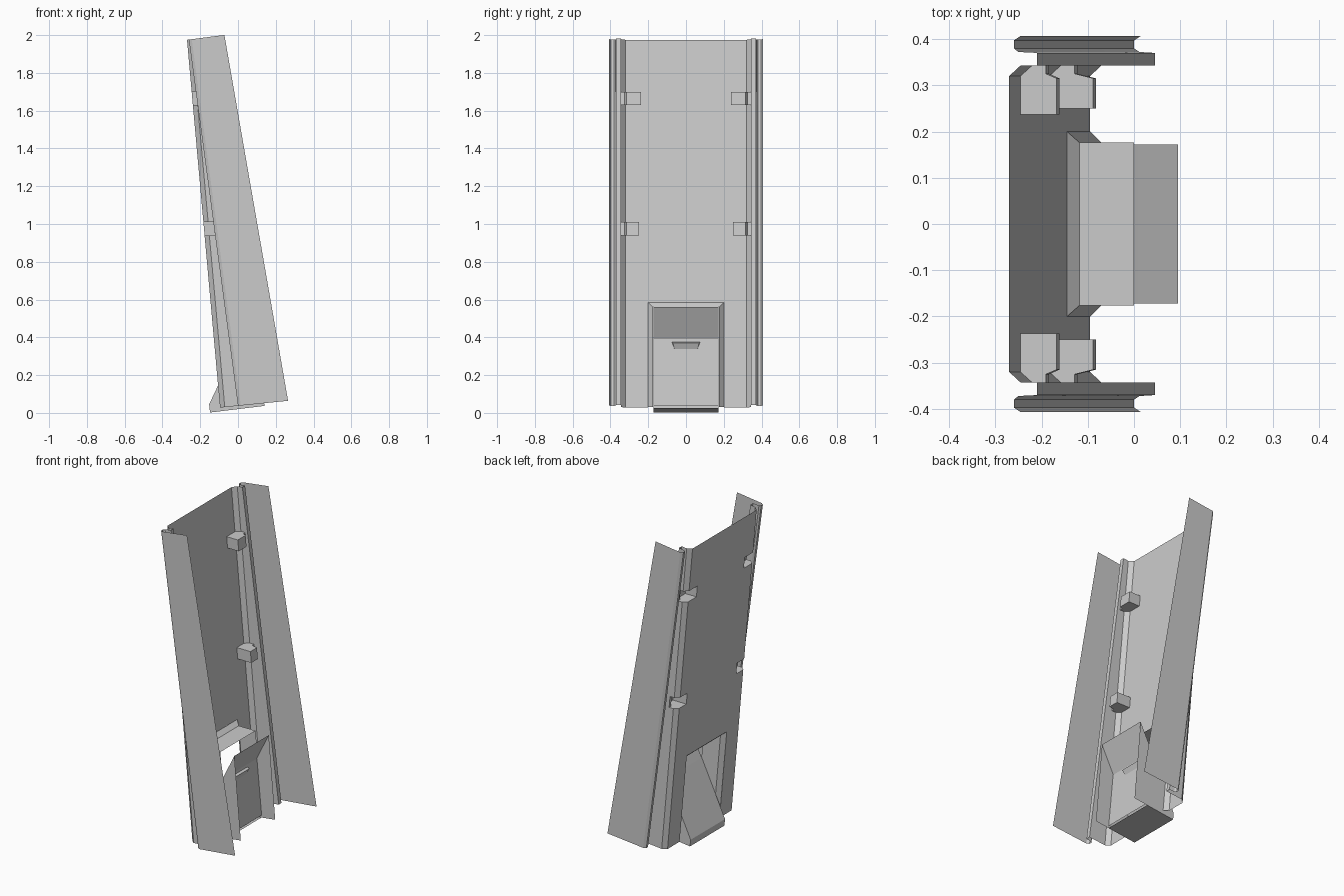
import bpy, bmesh
from mathutils import Vector

cube = bpy.data.objects.get("Cube")
if cube:
    bpy.data.objects.remove(cube, do_unlink=True)

grey = bpy.data.materials.new("light grey metal")
grey.use_nodes = True
grey.diffuse_color = (0.6, 0.6, 0.6, 1)
grey.node_tree.nodes["Principled BSDF"].inputs["Base Color"].default_value = (0.6, 0.6, 0.6, 1)


def finish(name, bm):
    mesh = bpy.data.meshes.new(name)
    bm.to_mesh(mesh)
    bm.free()
    mesh.materials.append(grey)
    obj = bpy.data.objects.new(name, mesh)
    bpy.context.collection.objects.link(obj)
    return obj


def loft(bm, rings, closed=False):
    """Skin a list of equally long point rows."""
    rows = [[bm.verts.new(p) for p in ring] for ring in rings]
    count = len(rows[0])
    for a, b in zip(rows, rows[1:]):
        for i in range(count if closed else count - 1):
            j = (i + 1) % count
            bm.faces.new((a[i], a[j], b[j], b[i]))
    return rows


def panel_x(z):
    return -0.095 - 0.09 * (z - 0.03)


def rim_x(z):
    return 0.045 - 0.087 * (z - 0.04)


def cut(bm, point, normal):
    geom = bm.verts[:] + bm.edges[:] + bm.faces[:]
    bmesh.ops.bisect_plane(bm, geom=geom, plane_co=point, plane_no=normal)


# Clip sizes: bottom, top, inner y, depth
clips = {"upper": (1.63, 1.70, 0.237, 0.078), "lower": (0.94, 1.01, 0.25, 0.095)}
WALL, HOLE_Y, HOLE_Z = 0.343, 0.2, 0.585

# Folded sheet: each row is y, x at the top, x at the bottom
half = [(0.32, -0.27, -0.095), (WALL, -0.245, -0.07), (WALL, -0.21, 0.045),
        (0.37, -0.21, 0.045), (0.372, -0.25, 0.012), (0.38, -0.26, 0),
        (0.397, -0.26, 0), (0.407, -0.245, 0.015), (0.407, -0.072, 0.265)]
section = [(-y, t, b) for y, t, b in reversed(half)] + half
bm = bmesh.new()
loft(bm, [[(t, y, 1.975 + 0.13 * (t + 0.27)) for y, t, b in section],
          [(b, y, 0.028 + 0.1 * (b + 0.095)) for y, t, b in section]])

# Cut the clip slots and the hatch opening out of the sheet
for z in [HOLE_Z] + [v for c in clips.values() for v in c[:2]]:
    cut(bm, (0, 0, z), (0, 0, 1))
for y in [HOLE_Y] + [c[2] for c in clips.values()]:
    for s in (-1, 1):
        cut(bm, (0, s * y, 0), (0, 1, 0))
cut(bm, (panel_x(0) + 0.055, 0, 0), (1, 0, 0.09))


def removed(face):
    c = face.calc_center_median()
    y = abs(c.y)
    if y < HOLE_Y and c.z < HOLE_Z:
        return True
    return any(lo < c.z < hi and inner < y < WALL + 0.001 and c.x < panel_x(c.z) + 0.055
               for lo, hi, inner, _ in clips.values())


bmesh.ops.delete(bm, geom=[f for f in bm.faces if removed(f)], context="FACES")
finish("folded_panel", bm)

# Clip pockets behind the slots
for level, (lo, hi, inner, depth) in clips.items():
    for side, s in (("left", 1), ("right", -1)):
        outline = [(0, inner), (depth, inner), (depth, 0.315), (0.055, 0.325),
                   (0.055, WALL), (0.025, WALL), (0, 0.32)]
        bm = bmesh.new()
        rows = [[bm.verts.new((panel_x(z) + d, s * y, z)) for d, y in outline]
                for z in (lo, hi)]
        for i in range(4):
            bm.faces.new((rows[0][i], rows[0][i + 1], rows[1][i + 1], rows[1][i]))
        for row in rows:
            bm.faces.new(row)
        bmesh.ops.recalc_face_normals(bm, faces=bm.faces)
        finish(f"{level}_{side}_clip", bm)

# Collar around the hatch opening
bm = bmesh.new()


def arch(inset, x_at):
    y, z = HOLE_Y - inset, HOLE_Z - inset
    return [(x_at(h), w, h) for w, h in ((-y, 0.03), (-y, z), (y, z), (y, 0.03))]


loft(bm, [arch(0, panel_x), arch(0.024, lambda z: panel_x(z) + 0.025), arch(0.024, rim_x)])
finish("hatch_collar", bm)

# Hatch: sloped back with upper flap, front plate and base
W = 0.172


def strip(name, path):
    bm = bmesh.new()
    loft(bm, [[(x, s * W, z) for s in (-1, 1)] for x, z in path])
    return finish(name, bm)


strip("hatch_flap", [(0.095, 0.56), (0.01, 0.39)])
strip("hatch_back", [(0.01, 0.39), (-0.153, 0.045), (-0.148, 0.002)])
strip("hatch_front", [(0.012, 0.39), (0.045, 0.04)])
strip("hatch_base", [(-0.148, 0.002), (0.045, 0.026)])

# Hatch side cheeks
for side, s in (("left", 1), ("right", -1)):
    bm = bmesh.new()
    bm.faces.new([bm.verts.new((x, s * W, z)) for x, z in
                  ((0.095, 0.56), (0.01, 0.39), (-0.153, 0.045), (-0.148, 0.002), (0.14, 0.037))])
    finish(f"hatch_{side}_cheek", bm)

# Finger grip under the flap
bm = bmesh.new()
ends = []
for s in (-1, 1):
    ends.append([(0.012, s * 0.075, 0.375), (0.03, s * 0.07, 0.37), (0.016, s * 0.06, 0.335)])
rows = loft(bm, ends, closed=True)
for row in rows:
    bm.faces.new(row)
bmesh.ops.recalc_face_normals(bm, faces=bm.faces)
finish("finger_grip", bm)
